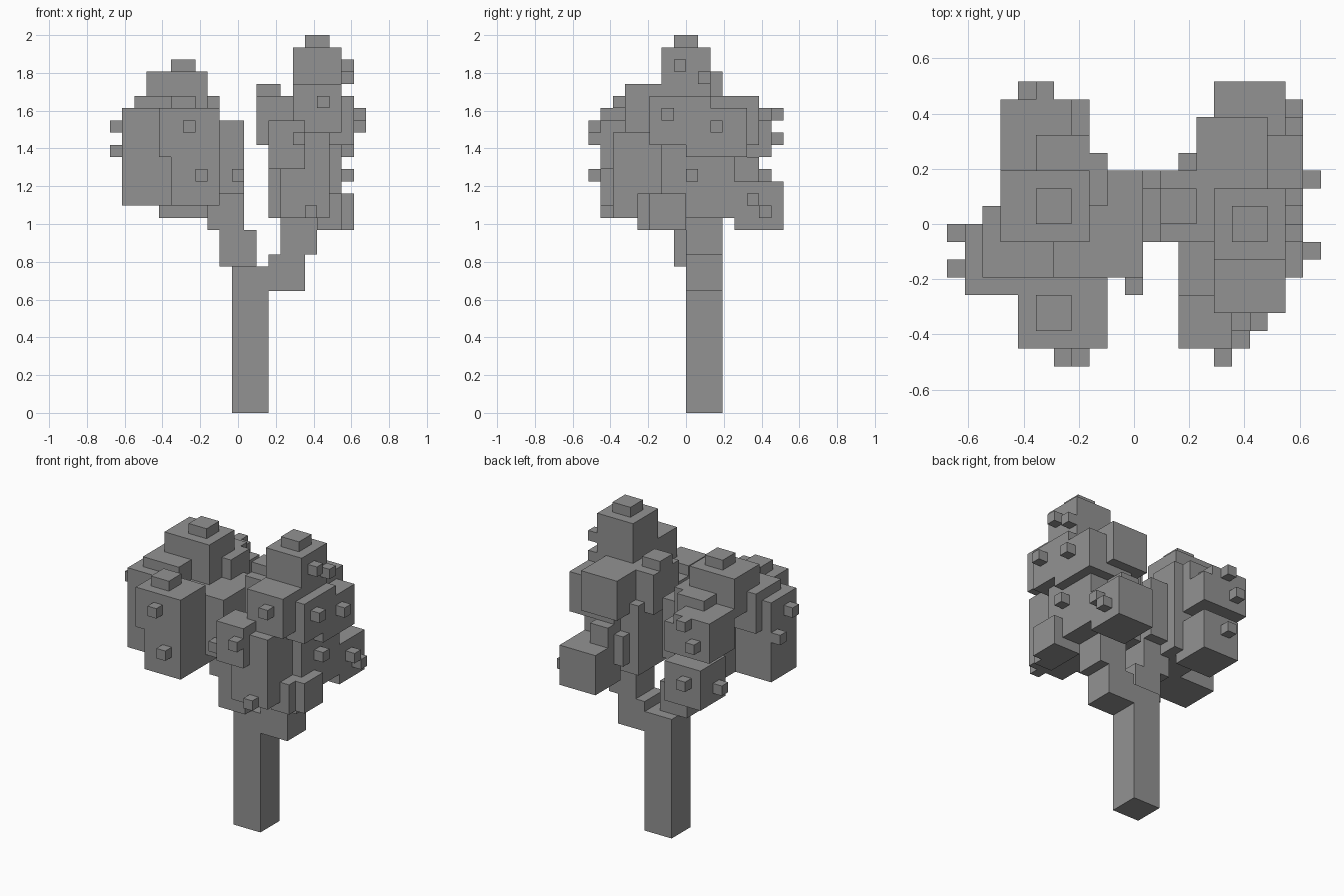
import bpy, bmesh
from itertools import product
from mathutils import Vector

if "Cube" in bpy.data.objects:
    bpy.data.objects.remove(bpy.data.objects["Cube"])

U = 2 / 31                       # size of one cube cell
ORIGIN = Vector((-10.5, -8, 0))  # grid corner, in cells

# Boxes are (x0, x1, y0, y1, z0, z1) in cells
trunk = [
    (10, 13, 8, 11, 0, 12),
]
left_branch = [
    (9, 12, 7, 10, 12, 15),
    (8, 11, 7, 10, 15, 18),
]
right_branch = [
    (13, 16, 8, 11, 10, 13),
    (14, 17, 8, 11, 13, 16),
]
left_foliage = [
    (9, 11, 5, 11, 18, 24),      # inner clump
    (5, 9, 4, 12, 17, 24),       # core
    (5, 9, 1, 5, 17, 25),        # front clump
    (4, 5, 1, 5, 21, 25),
    (5, 7, 2, 4, 25, 26),
    (1, 6, 4, 8, 17, 25),        # outer clump
    (2, 6, 5, 9, 22, 26),
    (3, 8, 7, 11, 24, 28),       # crown
    (5, 7, 8, 10, 28, 29),
    (8, 9, 9, 12, 24, 26),
    (3, 7, 11, 15, 21, 25),      # back clump
    (5, 8, 10, 13, 21, 26),
    (7, 8, 13, 15, 21, 24),
    (4, 8, 11, 15, 16, 20),      # low back clump
]
right_foliage = [
    (13, 19, 6, 12, 16, 23),     # core
    (13, 15, 4, 7, 16, 23),
    (14, 18, 2, 6, 16, 23),      # front column
    (13, 16, 1, 4, 20, 24),
    (15, 19, 3, 6, 23, 27),
    (17, 20, 5, 8, 15, 18),      # low side clump
    (17, 19, 4, 5, 15, 18),
    (15, 20, 5, 10, 22, 26),     # outer clumps
    (15, 20, 8, 13, 21, 25),
    (14, 18, 10, 14, 22, 26),    # back clump
    (15, 19, 12, 16, 15, 19),    # low back clump
    (15, 17, 12, 14, 19, 21),
    (14, 16, 12, 13, 17, 20),
    (12, 15, 7, 11, 22, 26),     # inner clump
    (12, 14, 8, 10, 26, 27),
    (15, 19, 6, 10, 26, 30),     # crown
    (16, 18, 7, 9, 30, 31),
]
# Single-cell buds, by lower corner
left_buds = [(6, 0, 23), (7, 0, 19), (10, 4, 19), (0, 5, 23), (0, 7, 21),
             (5, 15, 24), (4, 15, 22), (5, 15, 18), (3, 12, 17)]
right_buds = [(15, 0, 22), (17, 2, 25), (16, 1, 16), (20, 6, 24), (20, 10, 23),
              (19, 7, 28), (19, 9, 27), (19, 8, 19), (19, 13, 17), (19, 14, 16)]


def bud_boxes(buds):
    return [(x, x + 1, y, y + 1, z, z + 1) for x, y, z in buds]


def cells_of(boxes):
    return {c for b in boxes
            for c in product(range(b[0], b[1]), range(b[2], b[3]), range(b[4], b[5]))}


parts = {
    "trunk": trunk, "left_branch": left_branch, "right_branch": right_branch,
    "left_foliage": left_foliage, "right_foliage": right_foliage,
    "left_buds": bud_boxes(left_buds), "right_buds": bud_boxes(right_buds),
}
cells = {name: cells_of(b) for name, b in parts.items()}
solid = set().union(*cells.values())

# Dark grey for the whole tree
grey = bpy.data.materials.new("dark_grey")
grey.diffuse_color = (0.29, 0.29, 0.29, 1)
grey.use_nodes = True
grey.node_tree.nodes["Principled BSDF"].inputs["Base Color"].default_value = grey.diffuse_color


def build(name, own):
    """Skin the outer faces of a set of cells and merge the flat areas."""
    bm = bmesh.new()
    for c in own:
        for axis, side in product(range(3), (0, 1)):
            near = list(c)
            near[axis] += 2 * side - 1
            if tuple(near) in solid:
                continue
            a, b = (axis + 1) % 3, (axis + 2) % 3
            loop = []
            for da, db in ((0, 0), (1, 0), (1, 1), (0, 1)):
                p = Vector(c)
                p[axis] += side
                p[a] += da
                p[b] += db
                loop.append(bm.verts.new((p + ORIGIN) * U))
            bm.faces.new(loop if side else loop[::-1])
    bmesh.ops.remove_doubles(bm, verts=bm.verts, dist=U * 0.01)
    bmesh.ops.dissolve_limit(bm, angle_limit=0.01, verts=bm.verts, edges=bm.edges)
    mesh = bpy.data.meshes.new(name)
    bm.to_mesh(mesh)
    bm.free()
    mesh.materials.append(grey)
    bpy.context.collection.objects.link(bpy.data.objects.new(name, mesh))


used = set()
for name, own in cells.items():
    build(name, own - used)
    used |= own
